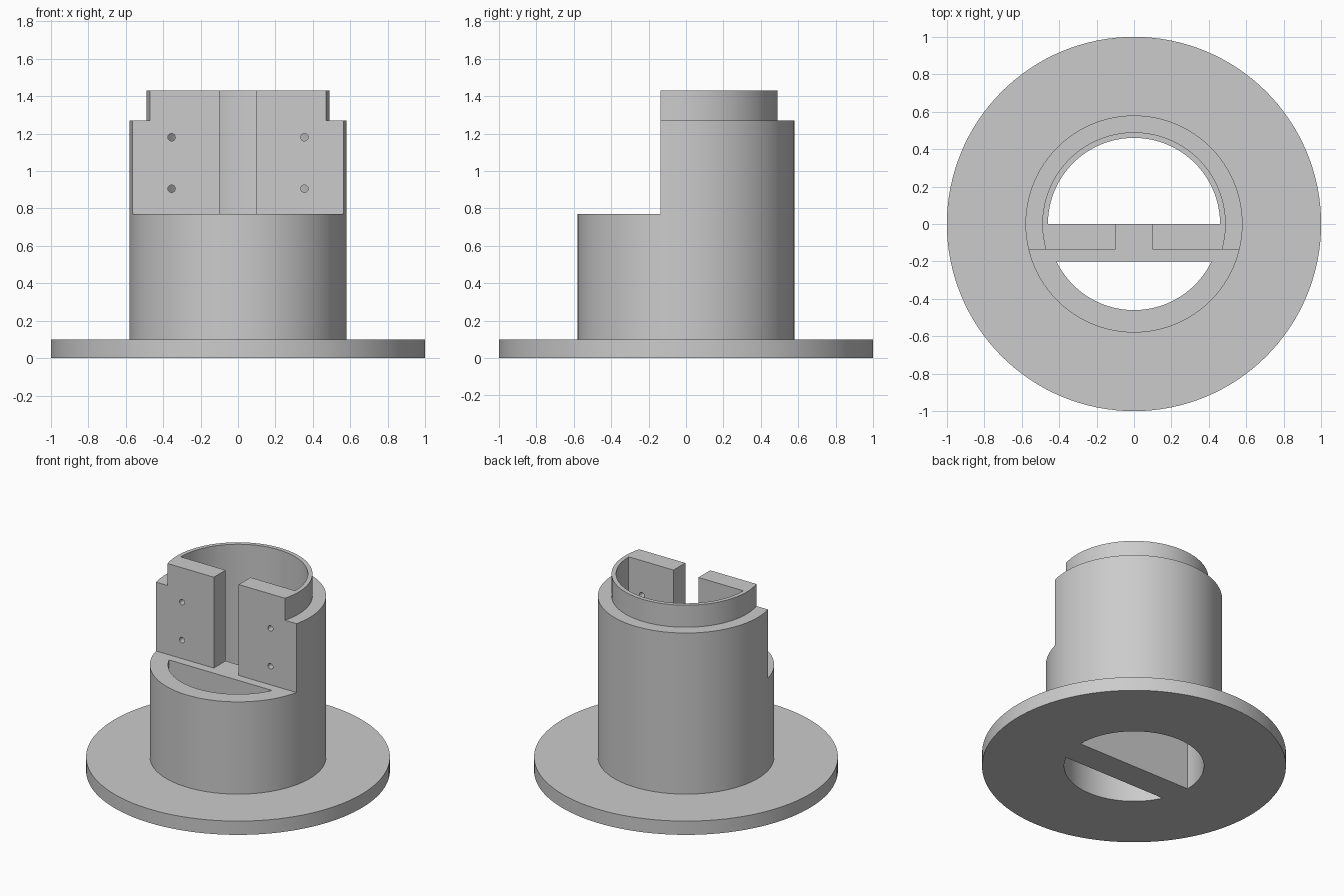
import bpy, bmesh, math

if "Cube" in bpy.data.objects:
    bpy.data.objects.remove(bpy.data.objects["Cube"])

SEG = 128
grey = bpy.data.materials.new("plain grey")
grey.diffuse_color = (0.6, 0.6, 0.6, 1)
grey.use_nodes = True
grey.node_tree.nodes["Principled BSDF"].inputs["Base Color"].default_value = grey.diffuse_color


def finish(name, bm):
    bmesh.ops.recalc_face_normals(bm, faces=bm.faces)
    mesh = bpy.data.meshes.new(name)
    bm.to_mesh(mesh)
    bm.free()
    mesh.materials.append(grey)
    obj = bpy.data.objects.new(name, mesh)
    bpy.context.collection.objects.link(obj)
    return obj


def prism(name, outline, z0, z1):
    """Extrude a flat xy outline from z0 to z1."""
    bm = bmesh.new()
    face = bm.faces.new([bm.verts.new((x, y, z0)) for x, y in outline])
    top = bmesh.ops.extrude_face_region(bm, geom=[face])["geom"]
    bmesh.ops.translate(bm, vec=(0, 0, z1 - z0),
                        verts=[v for v in top if isinstance(v, bmesh.types.BMVert)])
    return finish(name, bm)


def box(name, x0, x1, y0, y1, z0, z1):
    return prism(name, [(x0, y0), (x1, y0), (x1, y1), (x0, y1)], z0, z1)


def arc(radius, start, end, steps):
    return [(radius * math.cos(start + (end - start) * i / steps),
             radius * math.sin(start + (end - start) * i / steps)) for i in range(steps + 1)]


def stepped_solid(name, profile):
    """Stack of coaxial rings closed at both ends."""
    bm = bmesh.new()
    rings = [[bm.verts.new((x, y, z)) for x, y in arc(r, 0, math.tau, SEG)[:-1]]
             for r, z in profile]
    for a, b in zip(rings, rings[1:]):
        for i in range(SEG):
            j = (i + 1) % SEG
            bm.faces.new((a[i], a[j], b[j], b[i]))
    bm.faces.new(rings[0])
    bm.faces.new(rings[-1])
    return finish(name, bm)


# Flange, barrel and neck as one turned solid
holder = stepped_solid("flanged_holder", [(1, 0), (1, 0.1), (0.58, 0.1), (0.58, 1.27),
                                          (0.49, 1.27), (0.49, 1.43)])

# Two bores leaving a dividing wall, front cutaway and central slot
BORE = 0.46
tilt = math.asin(0.2 / BORE)
cutters = [
    prism("back_bore", arc(BORE, 0, math.pi, 64), -0.2, 1.6),
    prism("front_bore", arc(BORE, math.pi + tilt, math.tau - tilt, 48), -0.2, 1.6),
    box("front_cutaway", -1.2, 1.2, -1.2, -0.135, 0.77, 1.6),
    box("wall_slot", -0.1, 0.1, -0.3, 0.1, 0.77, 1.6),
]

# Four screw holes through the dividing wall
for side in (-1, 1):
    for z in (0.905, 1.18):
        hole = prism("screw_hole", arc(0.02, 0, math.tau, 24)[:-1], -0.2, 0.2)
        hole.rotation_euler.x = math.pi / 2
        hole.location = (side * 0.355, -0.07, z)
        cutters.append(hole)

bpy.context.view_layer.objects.active = holder
holder.select_set(True)
for cutter in cutters:
    mod = holder.modifiers.new(cutter.name, "BOOLEAN")
    mod.operation = "DIFFERENCE"
    mod.solver = "EXACT"
    mod.object = cutter
bpy.context.view_layer.update()
for mod in list(holder.modifiers):
    bpy.ops.object.modifier_apply(modifier=mod.name)
for cutter in cutters:
    bpy.data.objects.remove(cutter)

bpy.ops.object.shade_smooth_by_angle(angle=math.radians(30))
